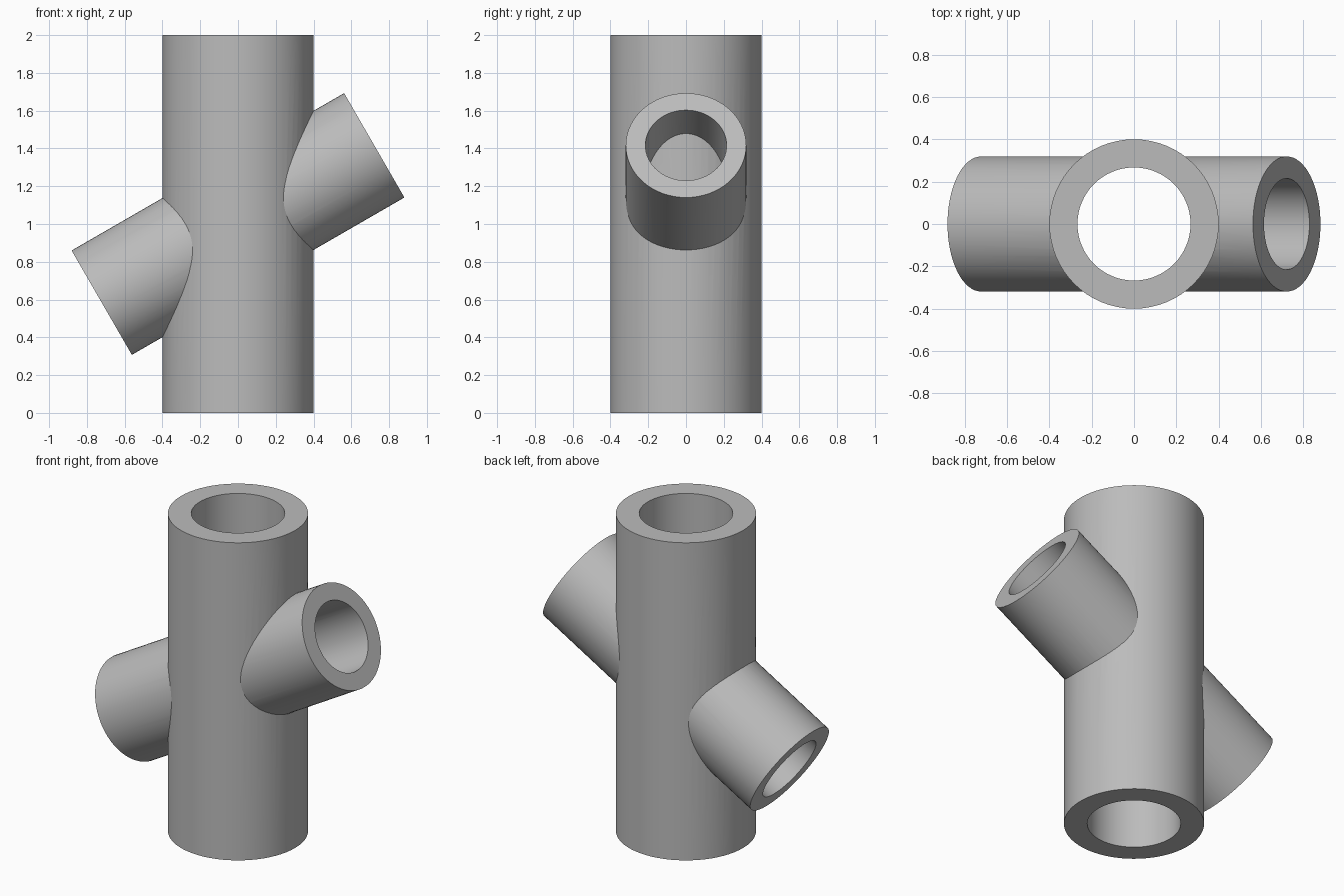
import bpy, math

cube = bpy.data.objects.get("Cube")
if cube:
    bpy.data.objects.remove(cube, do_unlink=True)

# Dimensions
HEIGHT, MAIN_R, MAIN_BORE = 2.0, 0.4, 0.267
BRANCH_LEN, BRANCH_R, BRANCH_BORE = 1.666, 0.319, 0.215
TILT = math.radians(60)
SIDES = 64

# Plain grey finish
grey = bpy.data.materials.new("pipe grey")
grey.use_nodes = True
colour = (0.5, 0.5, 0.5, 1)
grey.diffuse_color = colour
grey.node_tree.nodes["Principled BSDF"].inputs["Base Color"].default_value = colour


def cylinder(name, radius, length, tilt=0.0):
    bpy.ops.mesh.primitive_cylinder_add(
        vertices=SIDES, radius=radius, depth=length,
        location=(0, 0, HEIGHT / 2), rotation=(0, tilt, 0))
    obj = bpy.context.object
    obj.name = name
    obj.data.materials.append(grey)
    return obj


def combine(target, other, operation):
    """Apply a boolean to target and remove the helper."""
    mod = target.modifiers.new(operation.lower(), 'BOOLEAN')
    mod.operation = operation
    mod.solver = 'EXACT'
    mod.object = other
    other.hide_render = True
    bpy.context.view_layer.objects.active = target
    bpy.ops.object.modifier_apply(modifier=mod.name)
    bpy.data.objects.remove(other, do_unlink=True)


# Slanted hollow branches, as one tube running through the main pipe
branches = cylinder("branches", BRANCH_R, BRANCH_LEN, TILT)
combine(branches, cylinder("branch_bore", BRANCH_BORE, BRANCH_LEN + 0.2, TILT), 'DIFFERENCE')

# Upright pipe: its wall closes the branch bores, its own bore stays clear
pipe = cylinder("branched_pipe", MAIN_R, HEIGHT)
combine(pipe, branches, 'UNION')
combine(pipe, cylinder("main_bore", MAIN_BORE, HEIGHT + 0.2), 'DIFFERENCE')

# Smooth walls with crisp rims and joints
bpy.ops.object.select_all(action='DESELECT')
pipe.select_set(True)
bpy.context.view_layer.objects.active = pipe
bpy.ops.object.shade_smooth_by_angle(angle=math.radians(25))
